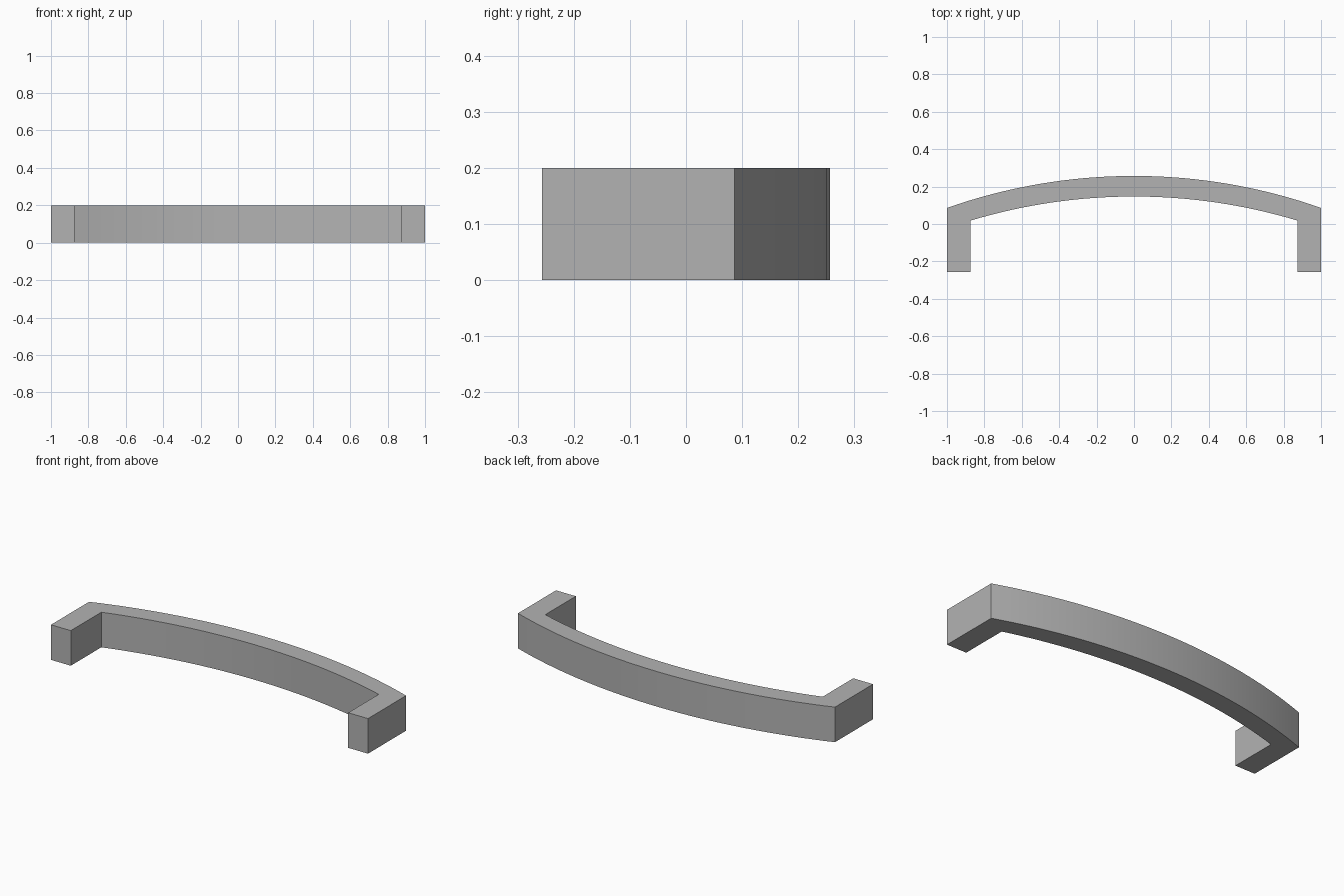
import bpy, bmesh, math

cube = bpy.data.objects.get("Cube")
if cube:
    bpy.data.objects.remove(cube, do_unlink=True)

HEIGHT = 0.2
SEGMENTS = 32


def arc(half_width, end_y, apex_y):
    """Points of a shallow circular arc, from -x to +x."""
    rise = apex_y - end_y
    radius = (half_width ** 2 + rise ** 2) / (2 * rise)
    sweep = math.asin(half_width / radius)
    angles = [sweep * (2 * i / SEGMENTS - 1) for i in range(SEGMENTS + 1)]
    return [(radius * math.sin(a), apex_y - radius + radius * math.cos(a))
            for a in angles]


# Satin grey metal
grey = bpy.data.materials.new("satin_grey")
grey.use_nodes = True
colour = (0.45, 0.45, 0.45, 1)
grey.diffuse_color = colour
grey.node_tree.nodes["Principled BSDF"].inputs["Base Color"].default_value = colour

# Plan of the pull: bowed grip with a square-ended foot at each side
foot_y = -0.257
outer = arc(1.0, 0.086, 0.257)
inner = arc(0.875, 0.018, 0.147)
plan = ([(-1.0, foot_y)] + outer + [(1.0, foot_y), (0.875, foot_y)]
        + inner[::-1] + [(-0.875, foot_y)])

# Extrude the plan to the full height
bm = bmesh.new()
base = bm.faces.new([bm.verts.new((x, y, 0)) for x, y in plan])
top = bmesh.ops.extrude_face_region(bm, geom=[base], use_keep_orig=True)
bmesh.ops.translate(bm, vec=(0, 0, HEIGHT),
                    verts=[v for v in top["geom"] if isinstance(v, bmesh.types.BMVert)])
bmesh.ops.recalc_face_normals(bm, faces=bm.faces)

mesh = bpy.data.meshes.new("bowed_pull_handle")
bm.to_mesh(mesh)
bm.free()
mesh.materials.append(grey)
handle = bpy.data.objects.new("bowed_pull_handle", mesh)
bpy.context.collection.objects.link(handle)

# Smooth the bow while keeping the corners crisp
bpy.ops.object.select_all(action="DESELECT")
handle.select_set(True)
bpy.context.view_layer.objects.active = handle
bpy.ops.object.shade_smooth_by_angle(angle=math.radians(15))
